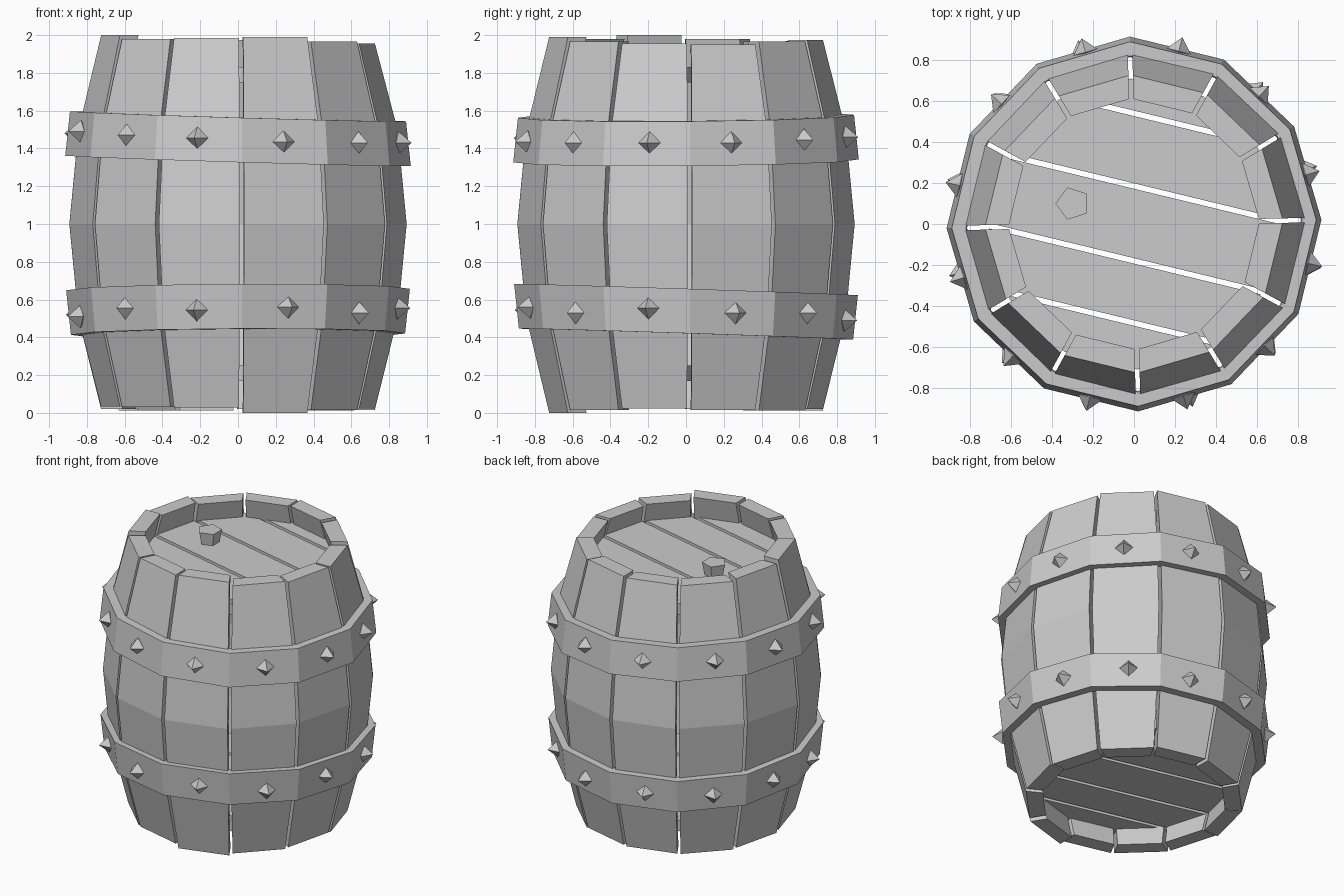
import bpy, bmesh, random
from math import sin, cos, radians, pi
from mathutils import Matrix, Vector

if "Cube" in bpy.data.objects:
    bpy.data.objects.remove(bpy.data.objects["Cube"])

random.seed(4)
N = 12
OFF = radians(1.3)          # seam angle offset
STEP = 2 * pi / N


def make(name, bm):
    bmesh.ops.recalc_face_normals(bm, faces=bm.faces)
    me = bpy.data.meshes.new(name)
    bm.to_mesh(me)
    bm.free()
    ob = bpy.data.objects.new(name, me)
    bpy.context.collection.objects.link(ob)
    return ob


def loft(bm, rings, closed=False):
    """Skin a list of equal-length rings; cap the ends or close into a loop."""
    vs = [[bm.verts.new(p) for p in r] for r in rings]
    n = len(vs[0])
    pairs = list(zip(vs, vs[1:])) + ([(vs[-1], vs[0])] if closed else [])
    for a, b in pairs:
        for i in range(n):
            j = (i + 1) % n
            bm.faces.new((a[i], a[j], b[j], b[i]))
    if not closed:
        bm.faces.new(vs[0])
        bm.faces.new(vs[-1])


def polar(r, a, z):
    return Vector((r * cos(a), r * sin(a), z))


# Staves: bulging boards with slightly uneven ends
tops = [1.95, 1.965, 1.975, 1.97, 1.965, 1.98, 2.0, 1.98, 1.985, 1.99, 1.965, 1.955]
for k in range(N):
    mid = OFF + (k + 0.5) * STEP
    bottom = 0.0 if k == 9 else random.uniform(0.01, 0.035)
    rings = []
    for r, z in ((0.725, bottom), (0.845, 0.5), (0.893, 1.0), (0.845, 1.5), (0.725, tops[k])):
        ring = []
        for rad, s in ((r, -1), (r, 1), (r - 0.115, 1), (r - 0.115, -1)):
            half = STEP / 2 - 0.011 / rad
            ring.append(polar(rad, mid + s * half, z))
        rings.append(ring)
    bm = bmesh.new()
    loft(bm, rings)
    make(f"stave_{k + 1}", bm)


# Hoops: tilted 12-sided bands with pyramid studs
def hoop(name, zc, r_low, r_high, slope_x, slope_y, stud_z):
    bm = bmesh.new()
    rings = []
    for k in range(N):
        a = OFF + k * STEP
        ring = []
        for r, dz in ((r_low, -0.118), (r_high, 0.118), (r_high - 0.07, 0.118), (r_low - 0.07, -0.118)):
            p = polar(r, a, zc + dz)
            p.z += slope_x * p.x + slope_y * p.y
            ring.append(p)
        rings.append(ring)
    loft(bm, rings, closed=True)
    make(name, bm)

    bm = bmesh.new()
    apothem = (r_low + r_high) / 2 * cos(STEP / 2)
    for k, z in enumerate(stud_z):
        a = OFF + (k + 0.5) * STEP + random.uniform(-0.02, 0.03)
        m = Matrix.Translation(polar(apothem, a, z)) @ Matrix.Rotation(a, 4, 'Z')
        ring = [bm.verts.new(m @ Vector((0, 0.06 * cos(t), 0.06 * sin(t))))
                for t in (0, pi / 2, pi, 3 * pi / 2)]
        for x in (-0.06, 0.07):
            tip = bm.verts.new(m @ Vector((x, 0, 0)))
            for i in range(4):
                bm.faces.new((ring[i], ring[(i + 1) % 4], tip))
    make(name + "_studs", bm)


hoop("upper_hoop", 1.452, 0.915, 0.89, -0.03, 0.008,
     [1.43, 1.445, 1.46, 1.465, 1.475, 1.48, 1.49, 1.47, 1.455, 1.435, 1.43, 1.43])
hoop("lower_hoop", 0.535, 0.885, 0.91, 0.005, -0.033,
     [0.53, 0.53, 0.49, 0.505, 0.5, 0.52, 0.51, 0.555, 0.545, 0.56, 0.53, 0.555])


# Barrel heads: a 12-sided disc sliced into planks
def head(name, z0, z1):
    normal = Vector((sin(radians(13.6)), cos(radians(13.6)), 0))
    cuts = [-0.8, -0.47, -0.175, 0.18, 0.525, 0.8]
    for i, (lo, hi) in enumerate(zip(cuts, cuts[1:])):
        bm = bmesh.new()
        loft(bm, [[polar(0.71, OFF + k * STEP, z) for k in range(N)] for z in (z0, z1)])
        for d, n in ((lo + 0.013, -normal), (hi - 0.013, normal)):
            bmesh.ops.bisect_plane(bm, geom=bm.verts[:] + bm.edges[:] + bm.faces[:],
                                   plane_co=normal * d, plane_no=n, clear_outer=True)
            open_edges = [e for e in bm.edges if e.is_boundary]
            if open_edges:
                bmesh.ops.holes_fill(bm, edges=open_edges)
        make(f"{name}_plank_{i + 1}", bm)


head("top_head", 1.75, 1.83)
head("bottom_head", 0.17, 0.25)

# Bung: five-sided tapered plug in the top
bm = bmesh.new()
loft(bm, [[Vector((-0.3, 0.1, 0)) + polar(r, pi + i * 2 * pi / 5, z) for i in range(5)]
          for r, z in ((0.06, 1.8), (0.083, 1.92))])
make("bung", bm)
